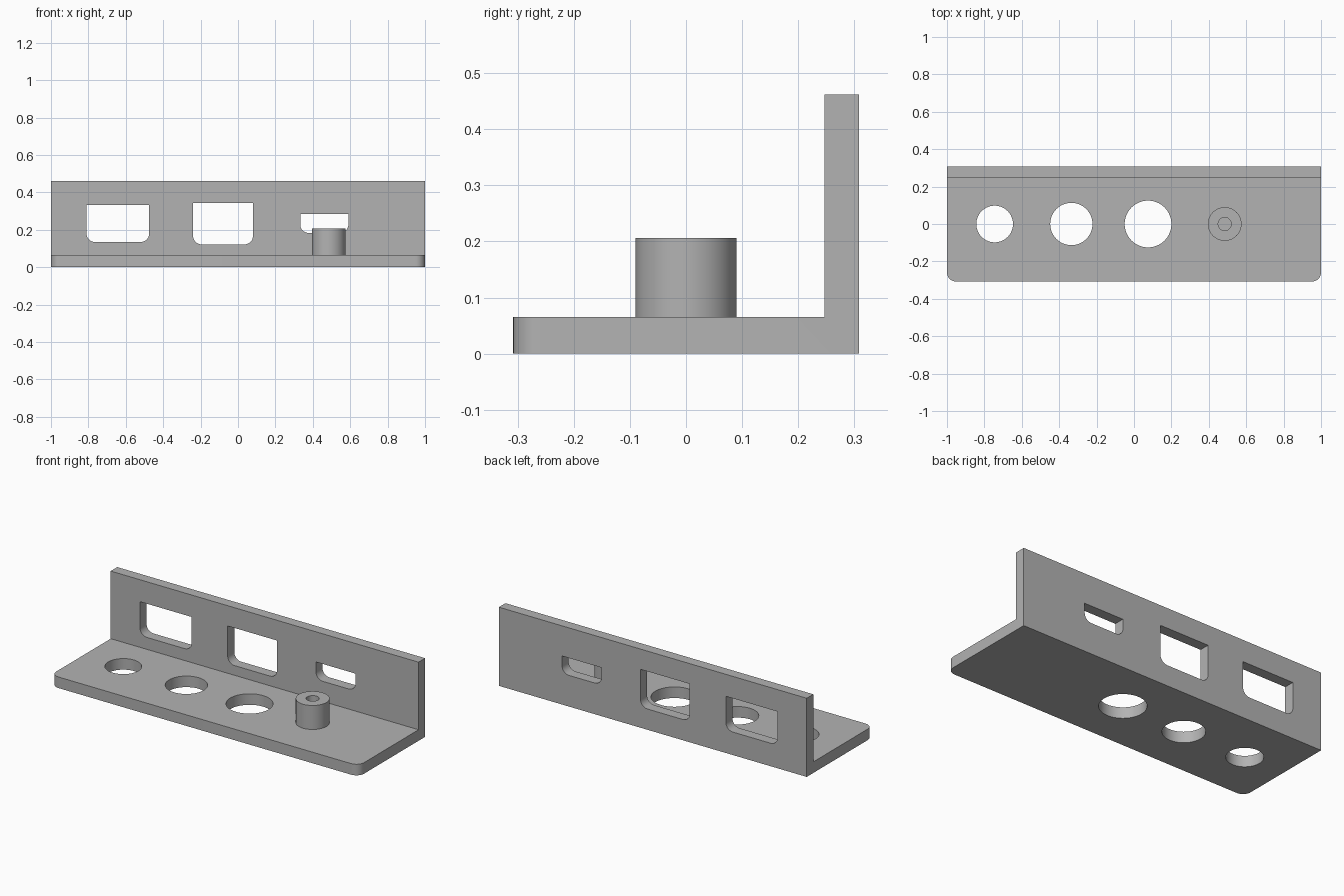
import bpy, bmesh
from math import cos, sin, pi, radians

cube = bpy.data.objects.get("Cube")
if cube:
    bpy.data.objects.remove(cube, do_unlink=True)

HALF_Y, BASE_TOP, WALL_FRONT, WALL_TOP = 0.308, 0.065, 0.247, 0.462

grey = bpy.data.materials.new("plain_grey")
grey.use_nodes = True
grey.diffuse_color = (0.45, 0.45, 0.45, 1)
grey.node_tree.nodes["Principled BSDF"].inputs["Base Color"].default_value = grey.diffuse_color


def arc(cx, cy, r, start, end, steps):
    angles = [radians(start + (end - start) * i / steps) for i in range(steps + 1)]
    return [(cx + r * cos(a), cy + r * sin(a)) for a in angles]


def prism(bm, points, offset):
    """Extrude a closed loop of 3D points into a solid."""
    face = bm.faces.new([bm.verts.new(p) for p in points])
    out = bmesh.ops.extrude_face_region(bm, geom=[face])["geom"]
    moved = [v for v in out if isinstance(v, bmesh.types.BMVert)]
    bmesh.ops.translate(bm, verts=moved, vec=offset)


def finish(bm, name):
    bmesh.ops.recalc_face_normals(bm, faces=bm.faces)
    mesh = bpy.data.meshes.new(name)
    bm.to_mesh(mesh)
    bm.free()
    mesh.materials.append(grey)
    obj = bpy.data.objects.new(name, mesh)
    bpy.context.collection.objects.link(obj)
    return obj


def smooth(obj):
    bpy.ops.object.select_all(action="DESELECT")
    obj.select_set(True)
    bpy.context.view_layer.objects.active = obj
    bpy.ops.object.shade_smooth_by_angle(angle=radians(30))


# L-shaped bracket with rounded front corners
bm = bmesh.new()
profile = [(-HALF_Y, 0), (HALF_Y, 0), (HALF_Y, WALL_TOP), (WALL_FRONT, WALL_TOP),
           (WALL_FRONT, BASE_TOP), (-HALF_Y, BASE_TOP)]
prism(bm, [(-1, y, z) for y, z in profile], (2, 0, 0))
corners = [e for e in bm.edges if all(v.co.y < -0.3 for v in e.verts)
           and abs(e.verts[0].co.z - e.verts[1].co.z) > 0.01]
bmesh.ops.bevel(bm, geom=corners, offset=0.05, segments=10, profile=0.5, affect="EDGES")
bracket = finish(bm, "bracket")

# Cutter: round holes in the base and windows in the wall
bm = bmesh.new()
for x, r in [(-0.745, 0.098), (-0.335, 0.113), (0.075, 0.125)]:
    prism(bm, [(px, py, -0.1) for px, py in arc(x, 0, r, 0, 360, 64)[:-1]], (0, 0, 0.2))
for x0, x1, z0, z1 in [(-0.81, -0.475, 0.135, 0.333), (-0.24, 0.08, 0.122, 0.343),
                       (0.333, 0.59, 0.183, 0.285)]:
    r = 0.045
    loop = [(x1, z1), (x0, z1)] + arc(x0 + r, z0 + r, r, 180, 270, 10) + arc(x1 - r, z0 + r, r, 270, 360, 10)
    prism(bm, [(x, 0.2, z) for x, z in loop], (0, 0.2, 0))
cutter = finish(bm, "opening_cutter")
cutter.hide_render = True

cut = bracket.modifiers.new("openings", "BOOLEAN")
cut.operation, cut.solver, cut.object = "DIFFERENCE", "EXACT", cutter
depsgraph = bpy.context.evaluated_depsgraph_get()
bracket.data = bpy.data.meshes.new_from_object(bracket.evaluated_get(depsgraph))
bracket.modifiers.clear()
bpy.data.objects.remove(cutter, do_unlink=True)
smooth(bracket)

# Round boss with a blind centre hole
bm = bmesh.new()
outline = [(0.09, BASE_TOP), (0.09, 0.206), (0.035, 0.206), (0.035, BASE_TOP + 0.001)]
rings = [[bm.verts.new((x, y, z)) for x, y in arc(0.485, 0, r, 0, 360, 64)[:-1]] for r, z in outline]
for low, high in zip(rings, rings[1:]):
    for i in range(len(low)):
        j = (i + 1) % len(low)
        bm.faces.new((low[i], low[j], high[j], high[i]))
bm.faces.new(rings[-1])
boss = finish(bm, "boss")
# Outward normals: the outer side faces away from the boss axis
side = max(boss.data.polygons, key=lambda p: p.center.x)
if side.normal.x < 0:
    boss.data.flip_normals()
smooth(boss)
